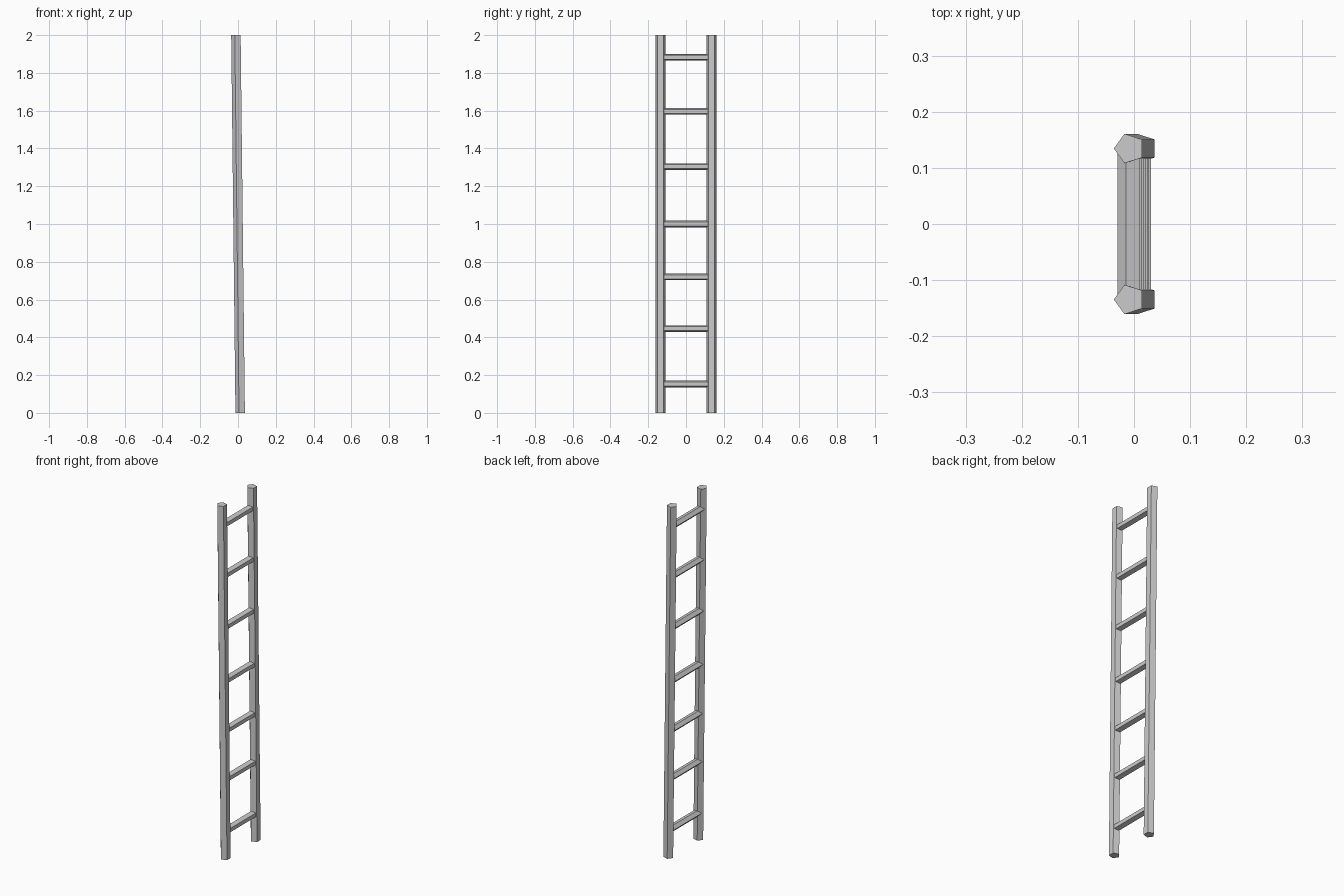
import bpy, bmesh
from math import cos, sin, pi

if "Cube" in bpy.data.objects:
    bpy.data.objects.remove(bpy.data.objects["Cube"])

HALF_SPAN = 0.1345


def lean(z):
    # x of the ladder's slightly leaning centre line at height z
    return 0.0141 - 0.01125 * z


def pentagon(ru, rv):
    # five-sided section with its point towards -x
    return [(ru * cos(pi + i * 2 * pi / 5), rv * sin(pi + i * 2 * pi / 5)) for i in range(5)]


def loft(name, start, end):
    # capped prism between two matching loops
    bm = bmesh.new()
    a = [bm.verts.new(p) for p in start]
    b = [bm.verts.new(p) for p in end]
    n = len(a)
    bm.faces.new(a)
    bm.faces.new(b)
    for i in range(n):
        j = (i + 1) % n
        bm.faces.new((a[i], a[j], b[j], b[i]))
    bmesh.ops.recalc_face_normals(bm, faces=bm.faces)
    mesh = bpy.data.meshes.new(name)
    bm.to_mesh(mesh)
    bm.free()
    obj = bpy.data.objects.new(name, mesh)
    bpy.context.collection.objects.link(obj)


# Leaning side rails, cut level at both ends
for name, side in (("left_rail", -1), ("right_rail", 1)):
    section = pentagon(0.0276, 0.0276)
    loops = [[(lean(z) + u, side * HALF_SPAN + v, z) for u, v in section] for z in (0, 2)]
    loft(name, *loops)

# Unevenly spaced rungs, ends buried in the rails
for k, z in enumerate((0.153, 0.446, 0.72, 1.0, 1.304, 1.596, 1.883)):
    section = pentagon(0.0223, 0.0185)
    loops = [[(lean(z) + u, y, z + v) for u, v in section] for y in (-HALF_SPAN, HALF_SPAN)]
    loft(f"rung_{k + 1}", *loops)
